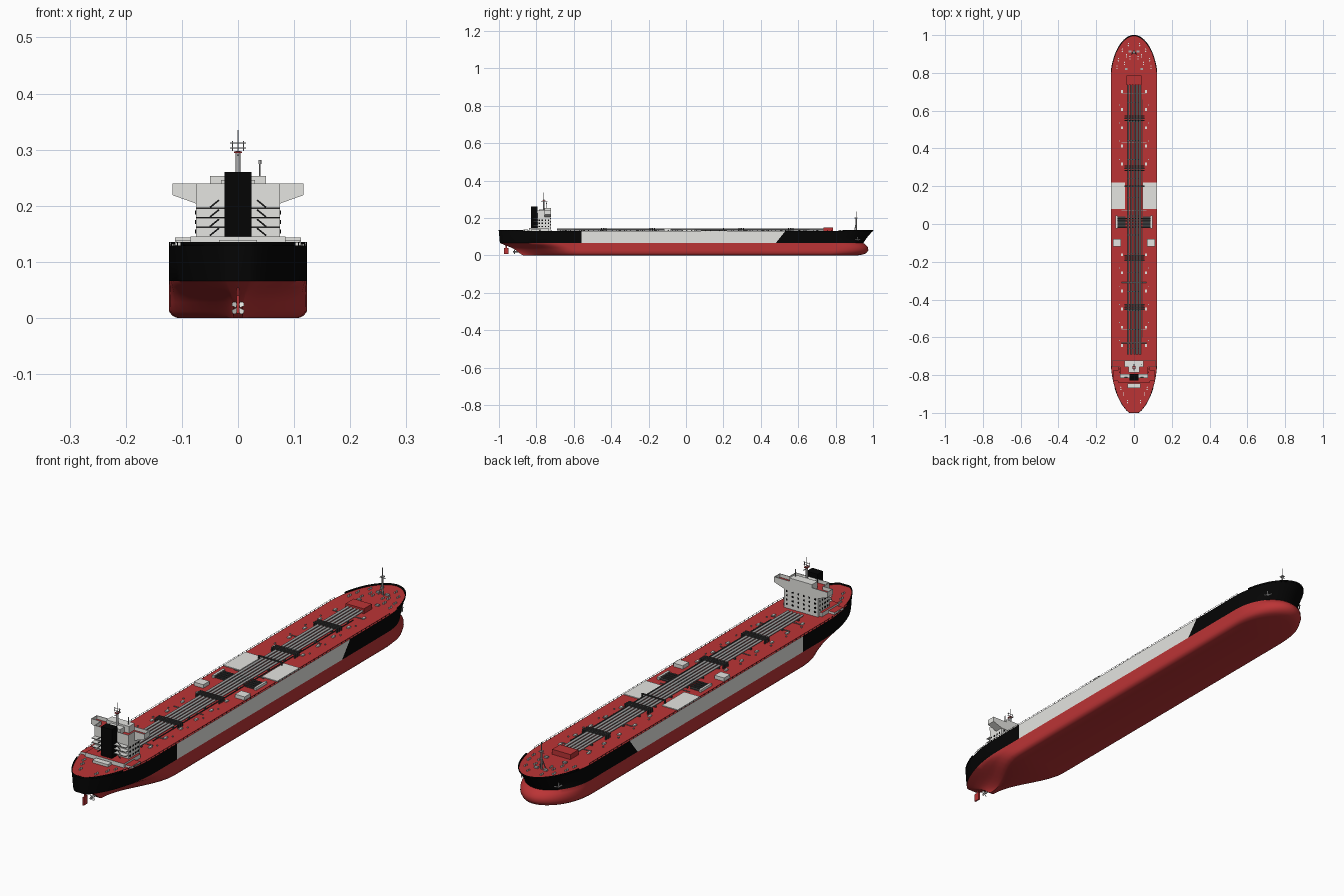
import bpy, bmesh, math
from mathutils import Vector

if "Cube" in bpy.data.objects:
    bpy.data.objects.remove(bpy.data.objects["Cube"])


def material(name, r, g, b):
    m = bpy.data.materials.new(name)
    m.diffuse_color = (r, g, b, 1)
    m.use_nodes = True
    m.node_tree.nodes["Principled BSDF"].inputs["Base Color"].default_value = m.diffuse_color
    return m


RED = material("oxide red", 0.5, 0.034, 0.036)
BLACK = material("hull black", 0.0015, 0.0015, 0.0015)
PALE = material("pale grey", 0.78, 0.78, 0.75)
GREY = material("pipe grey", 0.42, 0.42, 0.42)
DARK = material("dark grey", 0.05, 0.05, 0.05)


def finish(name, bm, mats, smooth=False):
    bmesh.ops.recalc_face_normals(bm, faces=bm.faces)
    me = bpy.data.meshes.new(name)
    bm.to_mesh(me)
    bm.free()
    ob = bpy.data.objects.new(name, me)
    bpy.context.collection.objects.link(ob)
    for m in mats:
        me.materials.append(m)
    if smooth:
        bpy.ops.object.select_all(action='DESELECT')
        ob.select_set(True)
        bpy.context.view_layer.objects.active = ob
        bpy.ops.object.shade_smooth_by_angle(angle=math.radians(50))
    return ob


def boxes(name, mat, ranges, top=None):
    """Boxes given as x0, x1, y0, y1, z0, z1; upward faces may take a second colour."""
    bm = bmesh.new()
    for x0, x1, y0, y1, z0, z1 in ranges:
        vs = bmesh.ops.create_cube(bm, size=1)["verts"]
        for v in vs:
            v.co = Vector((x0 if v.co.x < 0 else x1, y0 if v.co.y < 0 else y1,
                           z0 if v.co.z < 0 else z1))
    bm.normal_update()
    if top:
        for f in bm.faces:
            f.material_index = int(f.normal.z > 0.5)
    return finish(name, bm, [mat, top] if top else [mat])


def tubes(name, mat, runs, sides=8):
    """Straight round bars given as start, end, radius."""
    bm = bmesh.new()
    for a, b, r in runs:
        a, b = Vector(a), Vector(b)
        d = b - a
        vs = bmesh.ops.create_cone(bm, cap_ends=True, segments=sides, radius1=r,
                                   radius2=r, depth=d.length)["verts"]
        bmesh.ops.rotate(bm, verts=vs, matrix=d.to_track_quat('Z', 'Y').to_matrix())
        bmesh.ops.translate(bm, verts=vs, vec=(a + b) / 2)
    return finish(name, bm, [mat], True)


def both(ranges):
    return ranges + [(-b, -a, *rest) for a, b, *rest in ranges]


# Hull waterlines: z, half width, stern end, stern taper start, stern half width,
# bow taper start, bow end, stern curve (0 = hollow, 1 = full)
LINES = [
    (0.000, 0.108, -0.87, -0.57, 0.008, 0.74, 0.92, 0.0),
    (0.004, 0.117, -0.88, -0.57, 0.008, 0.76, 0.945, 0.0),
    (0.012, 0.123, -0.89, -0.58, 0.008, 0.78, 0.965, 0.1),
    (0.028, 0.123, -0.91, -0.60, 0.009, 0.79, 0.975, 0.2),
    (0.044, 0.123, -0.94, -0.63, 0.012, 0.79, 0.972, 0.4),
    (0.055, 0.123, -0.97, -0.66, 0.016, 0.78, 0.962, 0.7),
    (0.066, 0.123, -0.995, -0.69, 0.02, 0.77, 0.948, 1.0),
    (0.095, 0.123, -0.998, -0.71, 0.02, 0.76, 0.968, 1.0),
    (0.129, 0.123, -1.0, -0.72, 0.02, 0.76, 0.997, 1.0),
    (0.135, 0.123, -1.0, -0.72, 0.02, 0.76, 1.0, 1.0)]
N = 14


def waterline(row):
    z, w, ys, y1, e, y2, ye, full = row
    pts = []
    for i in range(N + 1):
        v = math.sin(math.pi / 2 * (1 - i / N))
        s = full * max(0, 1 - v * v) ** 0.72 + (1 - full) * 0.5 * (1 + math.cos(math.pi * v))
        pts.append((e + (w - e) * s, y1 + (ys - y1) * v, z))
    pts += [(w, -0.56, z), (w, 0, z), (w, 0.48 + max(0, z - 0.066) * 0.8, z)]
    for i in range(N + 1):
        u = math.sin(math.pi / 2 * i / N)
        pts.append((w * max(0, 1 - u * u) ** 0.52, y2 + (ye - y2) * u, z))
    return pts


rows = [waterline(r) for r in LINES]
M = len(rows[0])
bm = bmesh.new()
grid = [[[bm.verts.new((s * x, y, z)) for x, y, z in r] for s in (1, -1)] for r in rows[:9]]
for k in range(8):
    mid_z = (LINES[k][0] + LINES[k + 1][0]) / 2
    for s in (0, 1):
        for i in range(M - 1):
            f = bm.faces.new((grid[k][s][i], grid[k][s][i + 1],
                              grid[k + 1][s][i + 1], grid[k + 1][s][i]))
            middle = N + 1 <= i < N + 3
            f.material_index = 0 if mid_z < 0.066 else (2 if middle else 1)
    f = bm.faces.new((grid[k][0][0], grid[k + 1][0][0], grid[k + 1][1][0], grid[k][1][0]))
    f.material_index = 0 if mid_z < 0.066 else 1
for k in (0, 8):
    for i in range(M - 1):
        bm.faces.new((grid[k][0][i], grid[k][0][i + 1], grid[k][1][i + 1], grid[k][1][i]))
bmesh.ops.remove_doubles(bm, verts=bm.verts, dist=1e-5)
finish("hull", bm, [RED, BLACK, PALE], True)

# Raised bulwarks around bow and stern
bm = bmesh.new()
low, high = rows[8], rows[9]
for idx in (range(0, 9), range(N + 7, M - 1)):
    for i in idx:
        for s in (1, -1):
            bm.faces.new([bm.verts.new((s * p[0], p[1], p[2]))
                          for p in (low[i], low[i + 1], high[i + 1], high[i])])
bm.faces.new([bm.verts.new(c) for c in ((-.02, -1, .129), (.02, -1, .129),
                                        (.02, -1, .135), (-.02, -1, .135))])
bmesh.ops.remove_doubles(bm, verts=bm.verts, dist=1e-5)
wall = finish("bulwark", bm, [BLACK], True)
mod = wall.modifiers.new("thickness", 'SOLIDIFY')
mod.thickness, mod.offset = 0.003, 0

# Side railings
rails = []
for s in (1, -1):
    x = s * 0.122
    rails.append(((x, -0.72, 0.135), (x, 0.78, 0.135), 0.0006))
    rails += [((x, -0.72 + 0.025 * i, 0.128), (x, -0.72 + 0.025 * i, 0.135), 0.001)
              for i in range(61)]
    for i in range(8, N):
        a, b = [(s * (low[j][0] - .001), low[j][1], .135) for j in (i, i + 1)]
        rails += [(a, b, .0006), ((a[0], a[1], .128), a, .001)]
tubes("side_railing", BLACK, rails, 4)

# Rudder and propeller
boxes("rudder", RED, [(-.003, .003, -.974, -.95, .008, .04), (-.002, .002, -.965, -.957, .04, .062)])
tubes("propeller_shaft", GREY, [((0, -0.87, 0.02), (0, -0.925, 0.02), 0.004)])
bm = bmesh.new()
for i in range(4):
    a = math.radians(45 + 90 * i)
    c, n = Vector((math.cos(a), 0, math.sin(a))), Vector((-math.sin(a), 0.5, math.cos(a)))
    o = Vector((0, -0.917, 0.018))
    bm.faces.new([bm.verts.new(o + c * r + n * t) for r, t in
                  ((.002, -.002), (.011, -.005), (.014, 0), (.011, .005), (.002, .002))])
finish("propeller_blades", bm, [PALE])

# Deck plates, storage boxes and manifolds amidships
boxes("deck_plate", PALE, both([(.048, .121, .08, .22, .129, .132)]))
boxes("store_box", PALE, both([(.07, .112, -.118, -.08, .129, .143)]))
boxes("manifold_end", PALE, both([(.088, .097, -.025, .045, .129, .139)]))
boxes("manifold_tray", DARK, both([(.045, .088, -.02, .04, .129, .132)]))
tubes("manifold_pipe", DARK, [((-.088, y, .136), (.088, y, .136), .003)
                              for y in (-.015, 0, .015, .03)])

# Long cargo pipes with supports and crossovers
tubes("cargo_pipe", GREY, [((x, -.69, .138), (x, .74, .138), .0046)
                           for x in (-.03, -.0145, .001, .0165, .032)])
tubes("side_pipe", DARK, [((.046, -.6, .135), (.046, .66, .135), .002)])
frames = []
for y, offsets in ((.56, (-.012, 0, .012)), (.295, (-.012, 0, .012)), (.2, (0,)),
                   (-.18, (-.012, 0, .012)), (-.44, (-.012, 0, .012))):
    for d in offsets:
        frames += [(-.05, .055, y + d - .0035, y + d + .0035, .142, .145),
                   (-.05, -.046, y + d - .003, y + d + .003, .129, .143),
                   (.051, .055, y + d - .003, y + d + .003, .129, .143)]
boxes("pipe_frame", DARK, frames)
tubes("cross_pipe", GREY, [((-.065, y, .133), (.065, y, .133), .0018)
                           for y in (.69, .43, .07, -.31, -.56, -.63)])
boxes("pipe_saddle", DARK, [(-.038, .038, -.66 + .1 * i, -.656 + .1 * i, .129, .136)
                            for i in range(14)])
boxes("forward_store", RED, [(-.04, .04, .735, .785, .129, .149)])

# Hatches and mooring fittings
boxes("tank_hatch", PALE, both([(.059, .068, -.65 + i * .096, -.635 + i * .096, .129, .134)
                                for i in range(15) if not 6 <= i <= 9]))
boxes("small_hatch", GREY, both([(.075, .079, -.62 + i * .096, -.615 + i * .096, .129, .133)
                                 for i in range(14) if not 5 <= i <= 9]))
bitts = [(x, y) for x, y in ((.09, .83), (.083, .87), (.062, .92), (.05, .85), (.03, .95),
                             (.022, .88), (.04, .89), (.055, -.9), (.035, -.94), (.07, -.87))]
tubes("mooring_bitt", PALE, [((s * x, y + d, .129), (s * x, y + d, .135), .0034)
                             for x, y in bitts for s in (1, -1) for d in (-.006, .006)])
boxes("winch", GREY, both([(.012, .028, .907, .918, .129, .135), (.034, .048, .815, .826, .129, .135)]))

# Anchors on the bow flanks
tubes("anchor", GREY, [(a, b, .0025) for s in (1, -1) for a, b in (
    ((s * .081, .918, .081), (s * .083, .918, .098)),
    ((s * .088, .905, .086), (s * .081, .918, .081)),
    ((s * .072, .931, .086), (s * .081, .918, .081)))])

# Foremast
tubes("foremast", GREY, [((0, .91, .129), (0, .91, .2), .0035), ((0, .91, .2), (0, .91, .235), .0015),
                         ((-.012, .91, .195), (.012, .91, .195), .0014),
                         ((-.012, .9, .129), (0, .91, .18), .0015),
                         ((.012, .9, .129), (0, .91, .18), .0015)])
boxes("foremast_platform", GREY, [(-.006, .006, .902, .918, .198, .201)])

# Accommodation block with its base tier and stern decks
boxes("base_tier", PALE, [(-.085, .085, -.84, -.735, .129, .145),
                          (-.112, .112, -.83, -.775, .129, .138)], RED)
boxes("stern_house", PALE, [(-.034, .034, -.868, -.845, .129, .139)])
boxes("house", PALE, [(-.075, .075, -.795, -.724, .129, .226)], RED)
levels = (.163, .18, .197)
boxes("gallery_deck", PALE, [(-.075, .075, -.815, -.795, z - .003, z) for z in levels])
tubes("gallery_rail", DARK, [((-.075, -.8155, z - .001), (.075, -.8155, z - .001), .0009)
                             for z in levels], 4)
tubes("stairs", DARK, [((s * .034, -.811, z + .013), (s * .05, -.811, z), .0014)
                       for z in (.147, .163, .18, .197) for s in (1, -1)], 4)

# Bridge wings: sunken red floor between pale parapets
bm = bmesh.new()
outline = [(-.117, .226), (-.117, .219), (-.075, .204), (.075, .204), (.117, .219), (.117, .226)]
face = bm.faces.new([bm.verts.new((x, -.757, z)) for x, z in outline])
out = bmesh.ops.extrude_face_region(bm, geom=[face])["geom"]
bmesh.ops.translate(bm, verts=[v for v in out if isinstance(v, bmesh.types.BMVert)], vec=(0, .035, 0))
bmesh.ops.recalc_face_normals(bm, faces=bm.faces)
for f in bm.faces:
    f.material_index = int(f.normal.z > 0.9)
finish("bridge_wings", bm, [PALE, RED])
boxes("parapet", PALE, both([(.115, .117, -.757, -.722, .225, .24),
                             (.05, .117, -.724, -.722, .225, .24),
                             (.073, .117, -.757, -.755, .225, .24),
                             (.073, .075, -.795, -.755, .225, .24),
                             (.022, .075, -.797, -.795, .225, .24)]))
boxes("wheelhouse", PALE, [(-.05, .05, -.757, -.722, .225, .253),
                           (-.03, .03, -.785, -.757, .225, .246)])

# Windows
front = [(x - .003, x + .003, -.725, -.7225, z - .0032, z + .0032)
         for x in (-.062, -.037, -.012, .012, .037, .062) for z in (.146, .163, .18, .197)]
side = both([(.074, .0762, y - .0035, y + .0035, z - .0035, z + .0035)
             for y in (-.785, -.768, -.751, -.735) for z in (.154, .171, .188)])
boxes("windows", BLACK, front + side)

# Funnel
boxes("funnel", BLACK, [(-.024, .024, -.828, -.793, .139, .26)])

# Radar mast and antenna
tubes("radar_mast", GREY, [((0, -.76, .24), (0, -.76, .298), .0045), ((0, -.76, .298), (0, -.76, .335), .0012),
                           ((-.014, -.76, .303), (.014, -.76, .303), .001),
                           ((-.014, -.76, .312), (.014, -.76, .312), .001),
                           ((-.01, -.76, .298), (-.01, -.76, .315), .001),
                           ((.01, -.76, .298), (.01, -.76, .315), .001),
                           ((0, -.775, .29), (0, -.74, .29), .0018)])
boxes("mast_platform", RED, [(-.007, .007, -.768, -.752, .294, .297)])
tubes("antenna", GREY, [((.039, -.745, .25), (.039, -.745, .274), .0012),
                        ((.039, -.745, .274), (.039, -.745, .282), .0026)])
